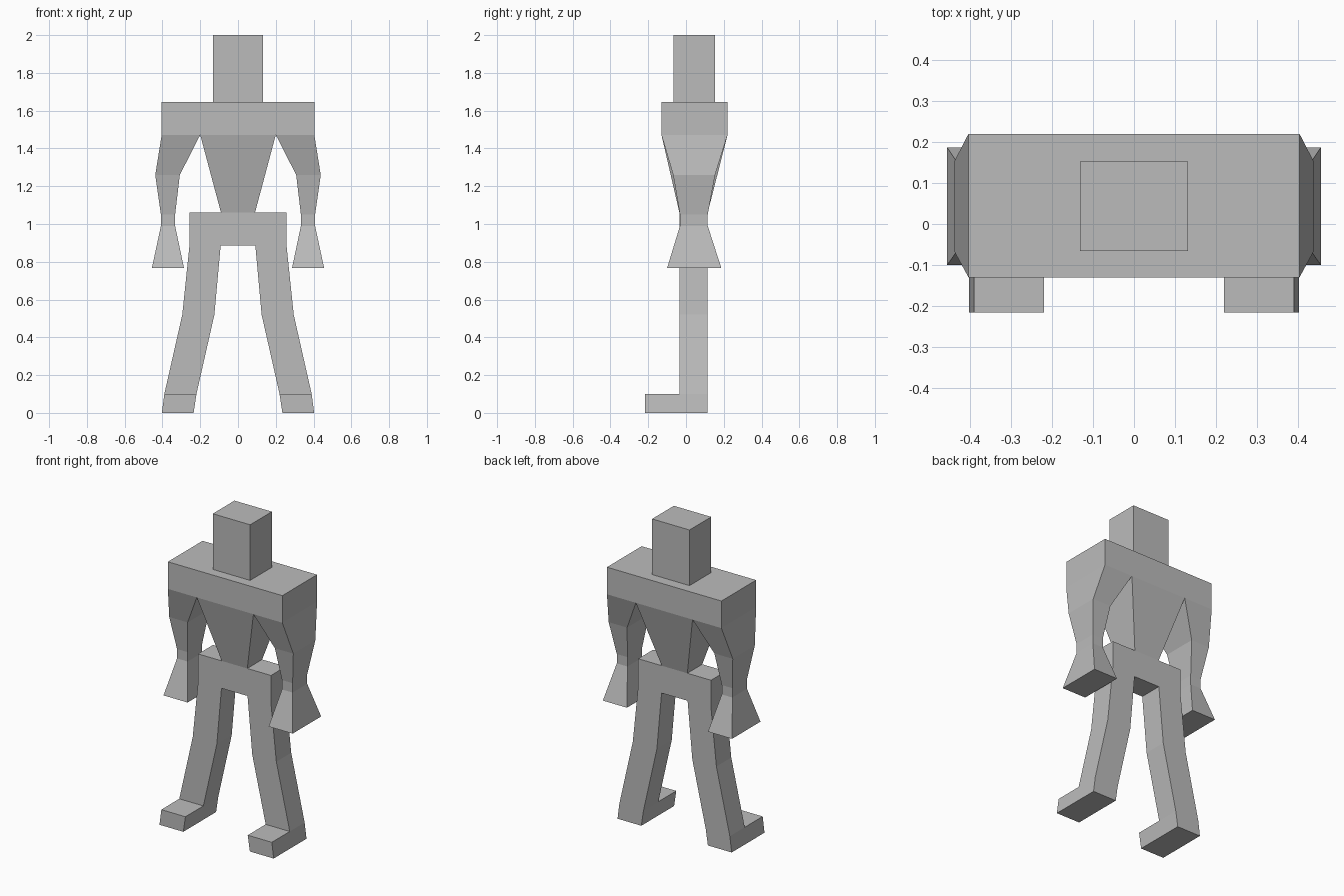
import bpy
import bmesh

if "Cube" in bpy.data.objects:
    bpy.data.objects.remove(bpy.data.objects["Cube"])

grey = bpy.data.materials.new("plain_grey")
grey.diffuse_color = (0.5, 0.5, 0.5, 1.0)
grey.use_nodes = True
grey.node_tree.nodes["Principled BSDF"].inputs["Base Color"].default_value = grey.diffuse_color


def finish(name, bm):
    """Turn a bmesh into a flat-shaded object."""
    bmesh.ops.recalc_face_normals(bm, faces=bm.faces)
    mesh = bpy.data.meshes.new(name)
    bm.to_mesh(mesh)
    bm.free()
    mesh.materials.append(grey)
    obj = bpy.data.objects.new(name, mesh)
    bpy.context.collection.objects.link(obj)
    return obj


def loft(name, rings, top=False, bottom=False, side=1):
    """Join rectangles (z, x0, x1, y0, y1), listed from top to bottom."""
    bm = bmesh.new()
    loops = []
    for z, x0, x1, y0, y1 in rings:
        corners = [(x0, y0), (x1, y0), (x1, y1), (x0, y1)]
        loops.append([bm.verts.new((side * x, y, z)) for x, y in corners])
    for a, b in zip(loops, loops[1:]):
        for i in range(4):
            j = (i + 1) % 4
            bm.faces.new((a[i], a[j], b[j], b[i]))
    if top:
        bm.faces.new(loops[0])
    if bottom:
        bm.faces.new(loops[-1])
    # Open ends sit against the next part, so orient sides by hand
    obj = finish(name, bm)
    return obj


# Head
loft("head", [(2.0, -0.132, 0.132, -0.066, 0.153),
              (1.645, -0.132, 0.132, -0.066, 0.153)], top=True)

# Shoulder block and tapering torso
loft("shoulders", [(1.645, -0.404, 0.404, -0.13, 0.22),
                   (1.472, -0.404, 0.404, -0.13, 0.22)], top=True)
loft("torso", [(1.472, -0.2, 0.2, -0.13, 0.22),
               (1.06, -0.09, 0.09, -0.035, 0.115)])

# Arms with flared hands, and feet
arm = [(1.472, 0.2, 0.404, -0.13, 0.22),
       (1.26, 0.308, 0.438, -0.068, 0.154),
       (1.05, 0.333, 0.408, -0.032, 0.115),
       (0.99, 0.333, 0.408, -0.032, 0.115),
       (0.767, 0.286, 0.456, -0.1, 0.187)]
foot = [(0.1, 0.22, 0.39, -0.216, -0.035),
        (0.0, 0.235, 0.403, -0.216, -0.035)]
for label, side in (("left", 1), ("right", -1)):
    loft(label + "_arm", arm, bottom=True, side=side)
    loft(label + "_foot", foot, top=True, bottom=True, side=side)

# Pelvis and legs: one mirrored front outline, extruded in depth
half = [(0.257, 1.06), (0.257, 0.885), (0.295, 0.52), (0.39, 0.1), (0.403, 0.0),
        (0.235, 0.0), (0.22, 0.1), (0.125, 0.52), (0.092, 0.885)]
outline = half + [(-x, z) for x, z in reversed(half)]
bm = bmesh.new()
face = bm.faces.new([bm.verts.new((x, -0.035, z)) for x, z in outline])
extruded = bmesh.ops.extrude_face_region(bm, geom=[face], use_keep_orig=True)
moved = [g for g in extruded["geom"] if isinstance(g, bmesh.types.BMVert)]
bmesh.ops.translate(bm, verts=moved, vec=(0, 0.15, 0))
finish("pelvis_and_legs", bm)
